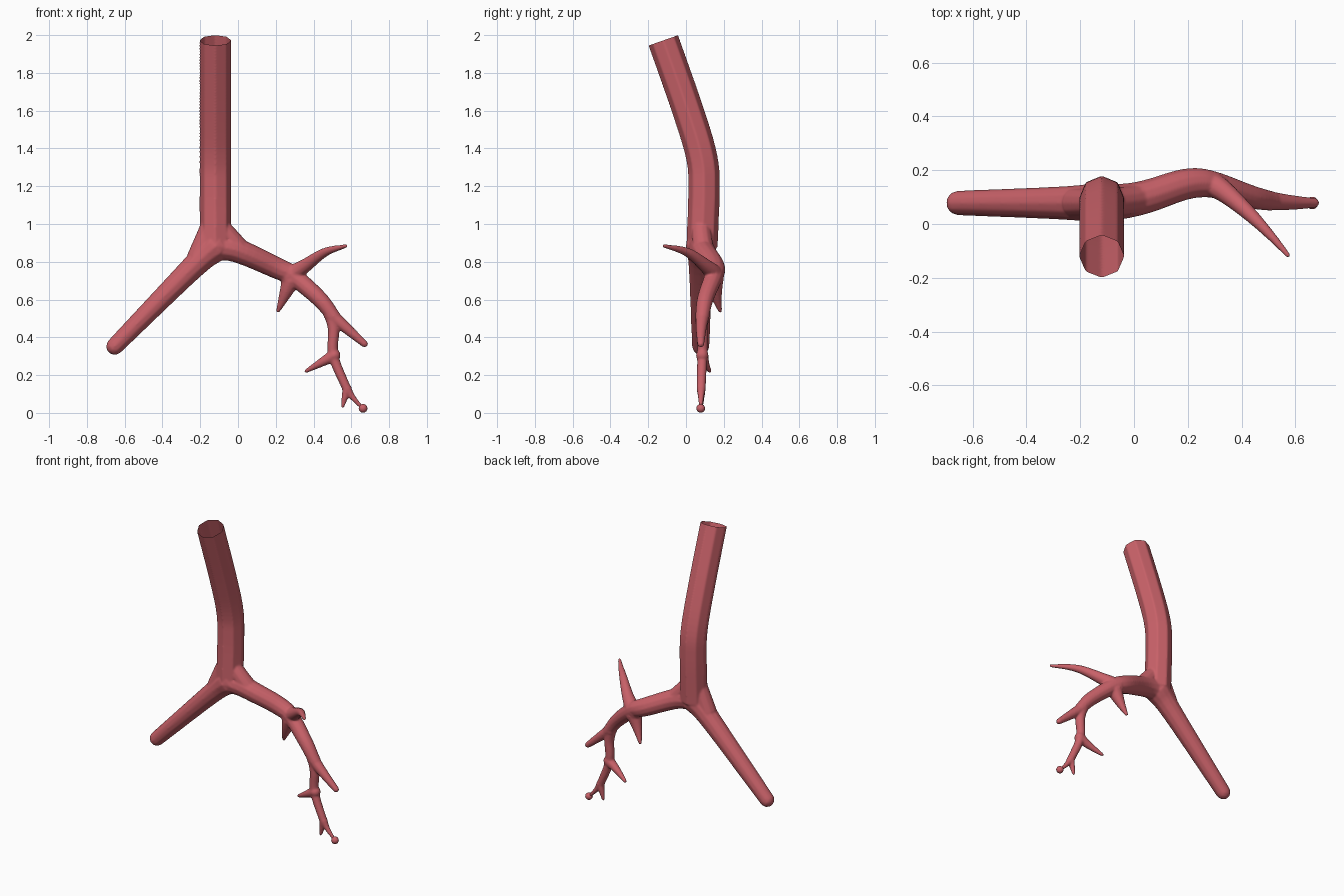
import bpy, bmesh, math
from mathutils import Vector, Matrix

if "Cube" in bpy.data.objects:
    bpy.data.objects.remove(bpy.data.objects["Cube"])

mat = bpy.data.materials.new("airway red")
mat.diffuse_color = (0.58, 0.12, 0.14, 1)
mat.use_nodes = True
mat.node_tree.nodes["Principled BSDF"].inputs["Base Color"].default_value = mat.diffuse_color


def spline(pts, steps=6):
    """Catmull-Rom curve through 2D points."""
    p = [Vector(q) for q in pts]
    p = [2 * p[0] - p[1]] + p + [2 * p[-1] - p[-2]]
    out = []
    for i in range(1, len(p) - 2):
        a, b, c, d = p[i - 1:i + 3]
        for s in range(steps):
            t = s / steps
            out.append(0.5 * (2 * b + (c - a) * t + (2 * a - 5 * b + 4 * c - d) * t * t
                              + (3 * b - a - 3 * c + d) * t ** 3))
    return out + [p[-2]]


def tube(bm, path, radii, sides=12, round_ends=True):
    """Closed tapering tube swept along a 3D path."""
    rings = []
    for i, q in enumerate(path):
        t = (path[min(i + 1, len(path) - 1)] - path[max(i - 1, 0)]).normalized()
        v = Vector((0, 1, 0))
        v = (v - v.dot(t) * t).normalized()
        u = v.cross(t)
        rings.append([bm.verts.new(q + radii[i] * (math.cos(a) * u + math.sin(a) * v))
                      for a in (math.tau * k / sides for k in range(sides))])
    for r, s in zip(rings, rings[1:]):
        for k in range(sides):
            n = (k + 1) % sides
            bm.faces.new((r[k], r[n], s[n], s[k]))
    bm.faces.new(rings[0][::-1])
    bm.faces.new(rings[-1])
    if round_ends:
        for i in (0, -1):
            bmesh.ops.create_icosphere(bm, subdivisions=2, radius=radii[i],
                                       matrix=Matrix.Translation(path[i]))


def branch(bm, xz, r0, r1, lean=0.0):
    """Branch from front-view points; depth follows one bulge, lean bends it in y."""
    flat = spline(xz)
    ts = [i / (len(flat) - 1) for i in range(len(flat))]
    path = [Vector((q.x, .078 + .075 * math.exp(-((q.x - .24) / .18) ** 2) + lean * t * t, q.y))
            for q, t in zip(flat, ts)]
    tube(bm, path, [r0 + (r1 - r0) * t for t in ts])


bm = bmesh.new()

# trachea, run past its rim so it can be cut open afterwards
side = spline([(-.153, 2.065), (.007, 1.61), (.083, 1.355), (.095, 1.18), (.085, .88)])
tube(bm, [Vector((-.12, q.x, q.y)) for q in side], [.084] * len(side), sides=8, round_ends=False)

fork = (-.12, .88)
# left main bronchus
branch(bm, [fork, (-.24, .77), (-.653, .352)], .082, .046)
# fillets at the fork
branch(bm, [(-.15, .98), (-.215, .82)], .052, .057)
branch(bm, [(-.09, .98), (.01, .865)], .052, .056)
# right main bronchus
branch(bm, [fork, (0, .858), (.21, .765), (.29, .725), (.43, .605), (.51, .505)], .071, .037)
# upper forward twig
branch(bm, [(.27, .725), (.35, .775), (.46, .85), (.572, .884)], .052, .01, lean=-.197)
# rear stub
branch(bm, [(.28, .7), (.212, .54)], .05, .011, lean=.03)
# outer twig
branch(bm, [(.49, .52), (.67, .365)], .038, .019)
# descending branch
branch(bm, [(.49, .52), (.506, .44), (.506, .3), (.577, .125)], .034, .024)
# inner twig
branch(bm, [(.51, .305), (.362, .222)], .034, .011)
# end fork
branch(bm, [(.577, .13), (.554, .034)], .025, .01)
branch(bm, [(.577, .13), (.605, .085), (.658, .026)], .024, .009)

src = bpy.data.meshes.new("airway_parts")
bm.to_mesh(src)
bm.free()
obj = bpy.data.objects.new("airway_tree", src)
bpy.context.collection.objects.link(obj)

# fuse the tubes into one skin and soften the joints
rm = obj.modifiers.new("fuse", 'REMESH')
rm.mode = 'VOXEL'
rm.voxel_size = 0.0055
sm = obj.modifiers.new("soften", 'SMOOTH')
sm.factor = 0.5
sm.iterations = 9
bpy.context.view_layer.update()
fused = bpy.data.meshes.new_from_object(obj.evaluated_get(bpy.context.evaluated_depsgraph_get()))
obj.modifiers.clear()
obj.data = fused

# cut the tilted open rim of the trachea
bm = bmesh.new()
bm.from_mesh(fused)
bmesh.ops.bisect_plane(bm, geom=bm.verts[:] + bm.edges[:] + bm.faces[:],
                       plane_co=(-.12, -.12, 1.972), plane_no=(0, -.33, .944), clear_outer=True)
for f in bm.faces:
    f.smooth = True
    f.material_index = 0
bm.to_mesh(fused)
bm.free()
fused.materials.clear()
fused.materials.append(mat)

# little bulb on the last twig
bpy.ops.mesh.primitive_uv_sphere_add(segments=20, ring_count=12, radius=.023, location=(.662, .078, .024))
bulb = bpy.context.object
bulb.name = "tip_bulb"
bulb.data.materials.append(mat)
bpy.ops.object.shade_smooth()
